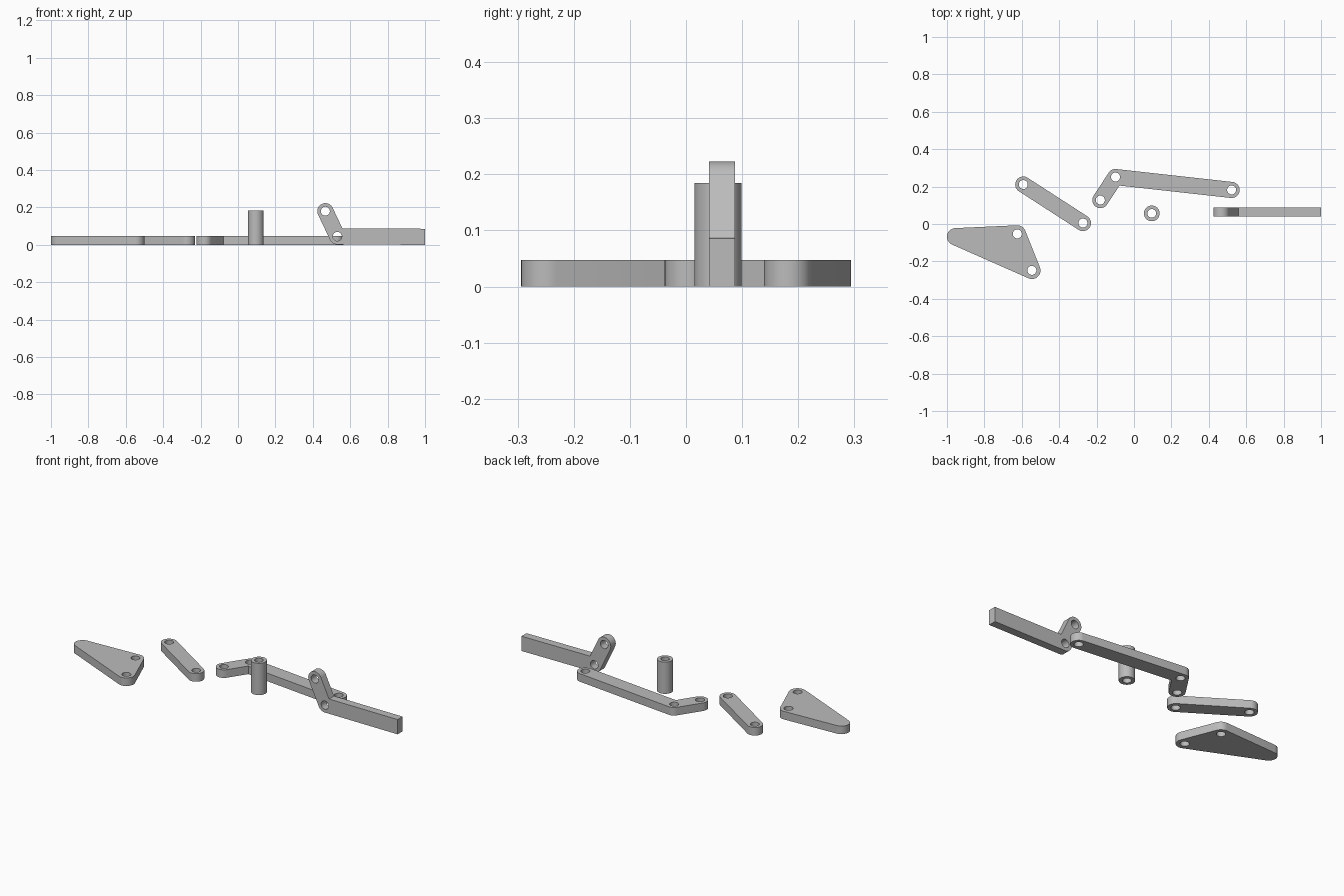
import bpy, bmesh, math
from mathutils import Vector

if "Cube" in bpy.data.objects:
    bpy.data.objects.remove(bpy.data.objects["Cube"])

R = 0.043        # rounded end radius
HOLE = 0.024     # pin hole radius
THICK = 0.047    # flat link thickness

grey = bpy.data.materials.new("plain_grey")
grey.diffuse_color = (0.5, 0.5, 0.5, 1)
grey.use_nodes = True
grey.node_tree.nodes["Principled BSDF"].inputs["Base Color"].default_value = grey.diffuse_color


def circle(c, r, n=40):
    return [(c[0] + r * math.cos(2 * math.pi * i / n),
             c[1] + r * math.sin(2 * math.pi * i / n)) for i in range(n)]


def outline(tour, r, square=()):
    """Offset a counter-clockwise closed tour: arcs outside, mitres inside."""
    pts = []
    tour = [Vector(p) for p in tour]
    for i, p in enumerate(tour):
        d1 = (p - tour[i - 1]).normalized()
        d2 = (tour[(i + 1) % len(tour)] - p).normalized()
        n1, n2 = Vector((d1.y, -d1.x)), Vector((d2.y, -d2.x))
        a = math.atan2(n1.y, n1.x)
        turn = (math.atan2(n2.y, n2.x) - a) % (2 * math.pi)
        if i in square:
            pts += [p + r * n1, p + r * n2]
        elif turn > math.pi + 0.01:
            pts.append(p + r * (n1 + n2) / (1 + n1.dot(n2)))
        else:
            k = max(2, round(turn / 0.157))
            pts += [p + r * Vector((math.cos(a + turn * j / k),
                                    math.sin(a + turn * j / k)))
                    for j in range(k + 1)]
    return [tuple(p) for p in pts]


def plate(name, loops, thick, loc, rot=(0, 0, 0)):
    """Extrude a filled profile (outline plus holes) into a mesh object."""
    cu = bpy.data.curves.new(name + "_profile", 'CURVE')
    cu.dimensions = '2D'
    cu.fill_mode = 'BOTH'
    cu.extrude = thick / 2
    for loop in loops:
        s = cu.splines.new('POLY')
        s.points.add(len(loop) - 1)
        for pt, (x, y) in zip(s.points, loop):
            pt.co = (x, y, 0, 1)
        s.use_cyclic_u = True
    tmp = bpy.data.objects.new(name + "_tmp", cu)
    bpy.context.collection.objects.link(tmp)
    dg = bpy.context.evaluated_depsgraph_get()
    me = bpy.data.meshes.new_from_object(tmp.evaluated_get(dg))
    bpy.data.objects.remove(tmp)
    bm = bmesh.new()
    bm.from_mesh(me)
    bmesh.ops.remove_doubles(bm, verts=bm.verts, dist=1e-5)
    bmesh.ops.recalc_face_normals(bm, faces=bm.faces)
    bm.to_mesh(me)
    bm.free()
    me.materials.clear()
    me.materials.append(grey)
    ob = bpy.data.objects.new(name, me)
    ob.location, ob.rotation_euler = loc, rot
    bpy.context.collection.objects.link(ob)
    bpy.ops.object.select_all(action='DESELECT')
    ob.select_set(True)
    bpy.context.view_layer.objects.active = ob
    bpy.ops.object.shade_smooth_by_angle(angle=math.radians(30))
    return ob


flat = (0, 0, THICK / 2)

# Triangular plate with two pin holes
tip, low, high = (-0.954, -0.068), (-0.546, -0.248), (-0.624, -0.053)
plate("triangular_plate",
      [outline([tip, low, high], 0.046), circle(low, HOLE), circle(high, HOLE)],
      THICK, flat)

# Straight link
a, b = (-0.592, 0.211), (-0.273, 0.005)
plate("straight_link", [outline([a, b], R), circle(a, HOLE), circle(b, HOLE)],
      THICK, flat)

# Bent link
a, b, c = (-0.18, 0.128), (-0.099, 0.251), (0.522, 0.182)
plate("bent_link",
      [outline([a, b, c, b], R)] + [circle(p, HOLE) for p in (a, b, c)],
      THICK, flat)

# Tubular spacer
plate("spacer_tube", [circle((0, 0), 0.042), circle((0, 0), 0.023)],
      0.185, (0.095, 0.057, 0.0925))

# Upright lever with a square handle end
a, b, e = (0.467, 0.18), (0.531, 0.045), (1.0, 0.043)
plate("lever_arm",
      [outline([a, b, e, b], R, square=(2,)), circle(a, HOLE), circle(b, HOLE)],
      0.046, (0, 0.064, 0), (math.pi / 2, 0, 0))
